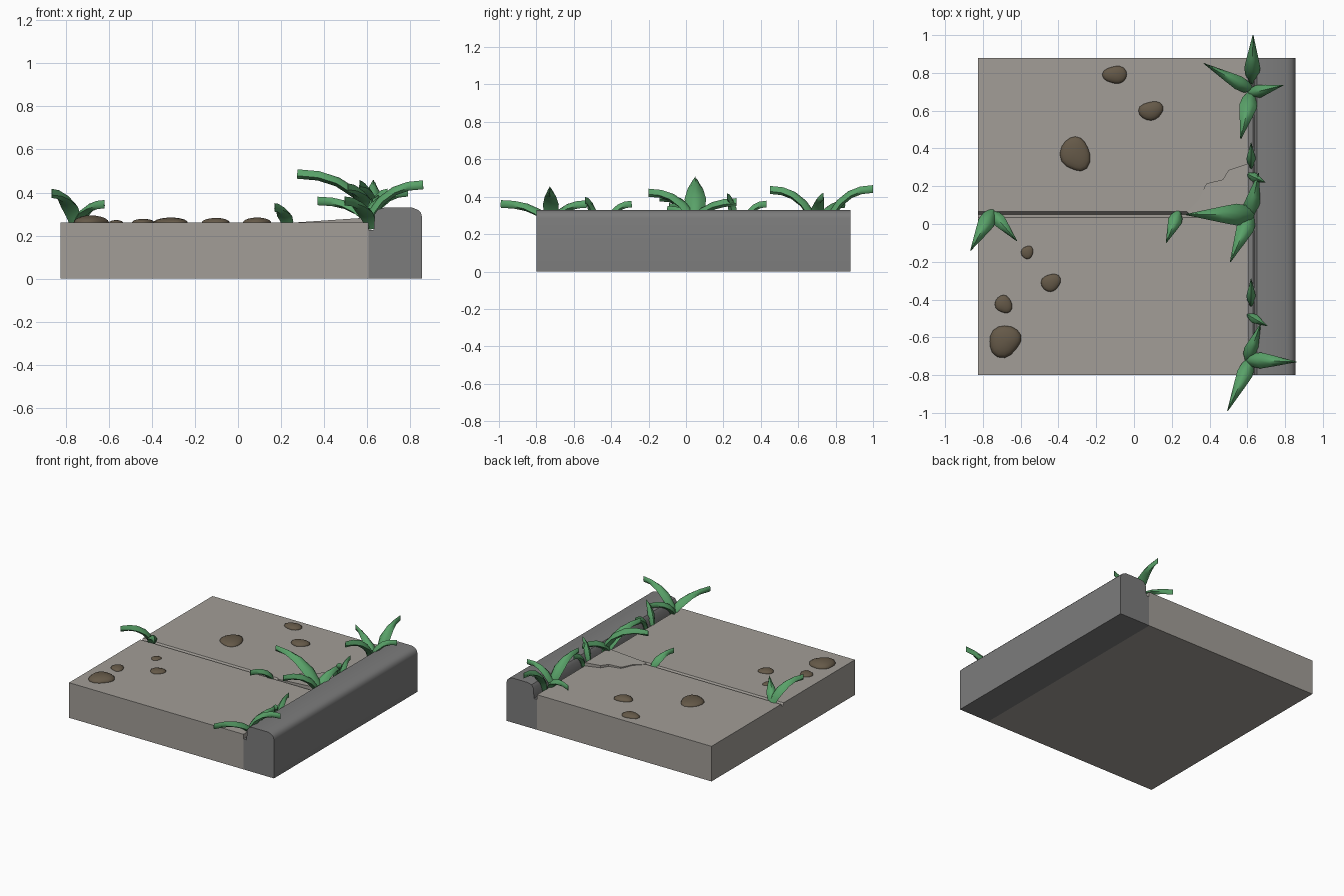
import bpy, bmesh, math, random
from mathutils import Vector

if "Cube" in bpy.data.objects:
    bpy.data.objects.remove(bpy.data.objects["Cube"])

random.seed(4)

def material(name, rgb):
    m = bpy.data.materials.new(name)
    m.diffuse_color = (*rgb, 1)
    m.use_nodes = True
    m.node_tree.nodes["Principled BSDF"].inputs["Base Color"].default_value = m.diffuse_color
    return m

PAVING = material("paving", (0.36, 0.34, 0.31))
KERB = material("kerb_grey", (0.2, 0.2, 0.2))
SOIL = material("pebble_brown", (0.13, 0.1, 0.065))
GREEN = material("leaf_green", (0.1, 0.36, 0.14))

def finish(name, bm, mat, angle=35):
    bmesh.ops.recalc_face_normals(bm, faces=bm.faces)
    me = bpy.data.meshes.new(name)
    bm.to_mesh(me)
    bm.free()
    me.materials.append(mat)
    ob = bpy.data.objects.new(name, me)
    bpy.context.collection.objects.link(ob)
    bpy.ops.object.select_all(action='DESELECT')
    bpy.context.view_layer.objects.active = ob
    ob.select_set(True)
    bpy.ops.object.shade_smooth_by_angle(angle=math.radians(angle))
    return ob

def loft(bm, rings):
    """Skin closed rings of points and cap both ends."""
    rows = [[bm.verts.new(p) for p in r] for r in rings]
    n = len(rows[0])
    for a, b in zip(rows, rows[1:]):
        for i in range(n):
            bm.faces.new((a[i], a[(i + 1) % n], b[(i + 1) % n], b[i]))
    bm.faces.new(rows[0])
    bm.faces.new(rows[-1])

Y0, Y1, TOP = -0.80, 0.88, 0.26

# paving slab with a V joint across it
profile = [(Y0, 0), (Y1, 0), (Y1, TOP), (0.065, TOP), (0.05, 0.235), (0.035, TOP), (Y0, TOP)]
bm = bmesh.new()
loft(bm, [[(x, y, z) for y, z in profile] for x in (-0.825, 0.605)])
finish("paving_slab", bm, PAVING)

# kerb stone with rounded upper edges and a gutter gap next to the slab
profile = [(0.605, 0), (0.855, 0), (0.855, 0.285), (0.85, 0.305), (0.835, 0.32), (0.81, 0.33),
           (0.68, 0.33), (0.65, 0.322), (0.635, 0.30), (0.63, 0.225), (0.605, 0.225)]
bm = bmesh.new()
loft(bm, [[(x, y, z) for x, z in profile] for y in (Y0, Y1)])
finish("kerb", bm, KERB)

# broken corner of paving, tilted up toward the kerb
jag = [(0.28, 0.065), (0.345, 0.13), (0.375, 0.20), (0.385, 0.215), (0.47, 0.235),
       (0.50, 0.285), (0.605, 0.32), (0.605, 0.045), (0.30, 0.045)]
bm = bmesh.new()
loft(bm, [[(x, y, 0.22) for x, y in jag],
          [(x, y, TOP + 0.002 + 0.022 * (x - 0.28) / 0.325) for x, y in jag]])
finish("broken_corner", bm, PAVING)

# pebbles: x, y, radius along x, radius along y, height
for i, (x, y, rx, ry, h) in enumerate([
        (-0.10, 0.79, 0.06, 0.05, 0.022), (0.09, 0.60, 0.062, 0.052, 0.024),
        (-0.31, 0.37, 0.075, 0.095, 0.024), (-0.565, -0.15, 0.03, 0.037, 0.012),
        (-0.44, -0.31, 0.05, 0.048, 0.018), (-0.69, -0.425, 0.043, 0.05, 0.018),
        (-0.685, -0.62, 0.088, 0.08, 0.034)]):
    bm = bmesh.new()
    bmesh.ops.create_uvsphere(bm, u_segments=16, v_segments=10, radius=1)
    p = random.uniform(0, 6)
    for v in bm.verts:
        a = math.atan2(v.co.y, v.co.x)
        k = 1 + 0.09 * math.sin(2 * a + p) + 0.06 * math.sin(3 * a - p)
        v.co = (x + rx * k * v.co.x, y + ry * k * v.co.y, TOP + h * v.co.z)
    finish(f"pebble_{i}", bm, SOIL, 60)

def blade(bm, bx, by, tx, ty, tz, width, bz=0.235):
    """Arching leaf: thick six-sided section whose width tapers to an edge."""
    run = Vector((tx - bx, ty - by, 0))
    side = Vector((-run.y, run.x, 0)).normalized()
    def at(t):
        p = Vector((bx, by, bz)) + run * t ** 1.4
        p.z += (tz - bz) * (1 - (1 - t) ** 2.1)
        return p
    size = min(0.023, 0.014 + width * 0.09)
    rings = []
    for t, k in ((0, 0.55), (0.18, 0.85), (0.38, 1), (0.6, 0.72), (0.8, 0.4), (1, 0.05)):
        tan = (at(min(t + 0.05, 1)) - at(max(t - 0.05, 0))).normalized()
        up = tan.cross(side)
        if up.z < 0:
            up = -up
        w = width * k / 2
        rings.append([at(t) + side * w * u + up * size * v for u, v in
                      ((1, -0.3), (0.55, 0.6), (0, 1), (-0.55, 0.6), (-1, -0.3), (0, -0.9))])
    loft(bm, rings)

# grass tufts: base x, base y, tip x, tip y, tip z, width
tufts = {
    "grass_back": [(0.62, 0.71, 0.37, 0.85, 0.36, 0.075), (0.61, 0.69, 0.79, 0.735, 0.40, 0.07),
                   (0.62, 0.69, 0.565, 0.45, 0.435, 0.095), (0.625, 0.76, 0.63, 1.0, 0.44, 0.085)],
    "grass_back_sprout": [(0.62, 0.31, 0.62, 0.43, 0.36, 0.05)],
    "grass_middle": [(0.64, 0.05, 0.275, 0.05, 0.485, 0.115), (0.61, 0.03, 0.66, 0.27, 0.37, 0.09),
                     (0.62, 0.05, 0.51, -0.20, 0.42, 0.095)],
    "grass_middle_sprout": [(0.61, 0.26, 0.695, 0.22, 0.40, 0.05)],
    "grass_joint": [(0.235, 0.06, 0.17, -0.10, 0.33, 0.075)],
    "grass_left": [(-0.75, 0.065, -0.865, -0.14, 0.395, 0.09), (-0.75, 0.06, -0.62, -0.09, 0.345, 0.07)],
    "grass_front": [(0.60, -0.72, 0.86, -0.73, 0.435, 0.085), (0.62, -0.72, 0.495, -0.99, 0.36, 0.085),
                    (0.60, -0.72, 0.67, -0.53, 0.36, 0.075)],
    "grass_front_sprouts": [(0.61, -0.485, 0.705, -0.54, 0.38, 0.05), (0.62, -0.42, 0.62, -0.29, 0.36, 0.05)],
}
for name, leaves in tufts.items():
    bm = bmesh.new()
    for leaf in leaves:
        blade(bm, *leaf)
    finish(name, bm, GREEN, 50)
